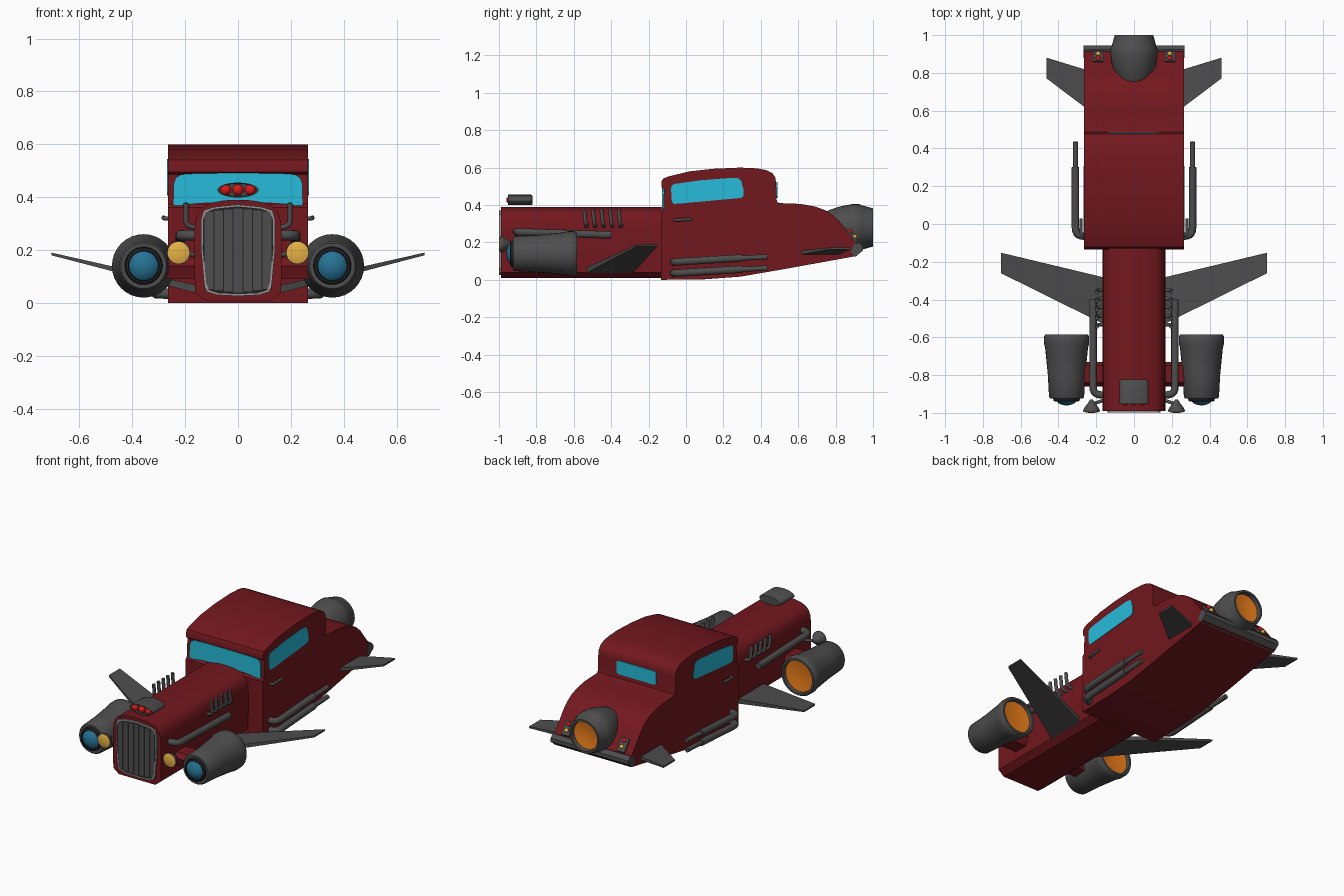
import bpy, bmesh, math
from mathutils import Vector

if "Cube" in bpy.data.objects:
    bpy.data.objects.remove(bpy.data.objects["Cube"])


def mat(name, r, g, b):
    m = bpy.data.materials.new(name)
    m.diffuse_color = (r, g, b, 1)
    m.use_nodes = True
    m.node_tree.nodes["Principled BSDF"].inputs["Base Color"].default_value = m.diffuse_color
    return m


RED = mat("body_red", 0.17, 0.009, 0.013)
DARK = mat("dark_metal", 0.075, 0.075, 0.075)
BLACK = mat("black_metal", 0.015, 0.015, 0.015)
CHROME = mat("bright_trim", 0.3, 0.3, 0.3)
GLASS = mat("window_blue", 0.02, 0.5, 0.7)
BLUE = mat("intake_blue", 0.02, 0.17, 0.3)
ORANGE = mat("exhaust_orange", 0.8, 0.2, 0.01)
YELLOW = mat("lamp_yellow", 0.8, 0.45, 0.06)
LAMP = mat("lamp_red", 0.7, 0.01, 0.01)


def loft(name, rings, m, mirror=False):
    """Skin a list of equal-length rings and cap both ends."""
    bm = bmesh.new()
    vs = [[bm.verts.new(p) for p in ring] for ring in rings]
    n = len(vs[0])
    for a, b in zip(vs, vs[1:]):
        for i in range(n):
            bm.faces.new((a[i], a[(i + 1) % n], b[(i + 1) % n], b[i]))
    bm.faces.new(vs[0])
    bm.faces.new(vs[-1])
    bmesh.ops.remove_doubles(bm, verts=bm.verts, dist=1e-5)
    bmesh.ops.recalc_face_normals(bm, faces=bm.faces)
    me = bpy.data.meshes.new(name)
    bm.to_mesh(me)
    bm.free()
    me.materials.append(m)
    ob = bpy.data.objects.new(name, me)
    bpy.context.collection.objects.link(ob)
    if mirror:
        ob.modifiers.new("mirror", 'MIRROR').use_axis = (True, False, False)
    return ob


def prism(name, axis, pts, a, b, m, mirror=False):
    """Extrude a 2D outline along an axis from a to b."""
    put = {'x': lambda p, t: (t, p[0], p[1]), 'y': lambda p, t: (p[0], t, p[1])}[axis]
    return loft(name, [[put(p, t) for p in pts] for t in (a, b)], m, mirror)


def lathe(name, prof, x, z, m, mirror=False, n=32, sx=1, sz=1):
    """Revolve (y, radius) points about an axis parallel to y."""
    rings = [[(x + sx * r * math.cos(i * math.tau / n), y, z + sz * r * math.sin(i * math.tau / n))
              for i in range(n)] for y, r in prof]
    return loft(name, rings, m, mirror)


def tube(name, pts, r, m, bend=0.03, n=12):
    """Pipe along a path with rounded corners, mirrored in x."""
    pts = [Vector(p) for p in pts]
    path = [pts[0]]
    for a, b, c in zip(pts, pts[1:], pts[2:]):
        p, q = b + (a - b).normalized() * bend, b + (c - b).normalized() * bend
        path += [p.lerp(b, t).lerp(b.lerp(q, t), t) for t in (0, .2, .4, .6, .8, 1)]
    path.append(pts[-1])
    rings, side = [], None
    for i, p in enumerate(path):
        d = (path[min(i + 1, len(path) - 1)] - path[max(i - 1, 0)]).normalized()
        side = (side or d.orthogonal())
        side = (side - d * side.dot(d)).normalized()
        up = d.cross(side)
        rings.append([p + r * (side * math.cos(k * math.tau / n) + up * math.sin(k * math.tau / n))
                      for k in range(n)])
    return loft(name, rings, m, True)


def ball(name, x, y, z, r, m, mirror=False):
    prof = [(y - r * math.cos(i * math.pi / 10), r * math.sin(i * math.pi / 10)) for i in range(11)]
    return lathe(name, prof, x, z, m, mirror, 20)


def both(half):
    """Complete a right-half outline (bottom to top) with its mirror image."""
    return half + [(-x, z) for x, z in reversed(half) if x > 0]


# Cabin and tail: one side profile
cab = [(-.134, 0), (-.134, .36), (-.122, .375), (-.118, .485), (-.131, .495), (-.131, .525),
       (-.123, .54), (-.1, .551), (.02, .58), (.15, .594), (.29, .6), (.38, .596), (.43, .586),
       (.462, .57), (.477, .548), (.482, .52), (.484, .43), (.488, .415), (.505, .41), (.61, .406),
       (.69, .392), (.745, .372), (.79, .342), (.823, .31), (.877, .24), (.925, .18), (.915, .128),
       (.75, .098), (.5, .053), (.29, .017), (.1, .003)]
prism("cabin_body", 'x', cab, -.265, .265, RED)

# Hood: rounded cross-section
hood = both([(0, .01), (.125, .01), (.163, .04), (.166, .25), (.162, .31), (.15, .345),
             (.128, .367), (.095, .38), (.05, .388), (0, .39)])
prism("hood", 'y', hood, -.99, -.12, RED)

# Grille: panel, bars and bright frame
outline = both([(0, .026), (.08, .03), (.118, .042), (.128, .07), (.14, .2), (.139, .32),
                (.13, .35), (.09, .363), (0, .372)])
inner = [(x * .94, .2 + (z - .2) * .95) for x, z in outline]
prism("grille_panel", 'y', inner, -.993, -.97, BLACK)
ring = [[(p[0], y, p[1]) for p in o] for o, y in
        ((outline, -.98), (outline, -.999), (inner, -.999), (inner, -.98))]
loft("grille_frame", ring, CHROME)
for i in range(7):
    x = (i - 3) * .0365
    h = .004 * abs(i - 3)
    prism("grille_bar", 'y', [(x - .0165, .04 + h), (x + .0165, .04 + h),
                              (x + .0165, .358 - h), (x - .0165, .358 - h)], -.998, -.98, DARK)

# Windows
prism("windshield", 'y', both([(0, .385), (.15, .378), (.245, .365), (.244, .45), (.235, .474),
                               (.215, .486), (.15, .49), (0, .491)]), -.127, -.1, GLASS)
prism("side_window", 'x', [(-.08, .49), (-.076, .42), (-.066, .406), (-.03, .408), (.295, .438),
                           (.308, .45), (.308, .48), (.295, .53), (.28, .543), (.24, .545),
                           (.075, .532), (-.06, .513), (-.075, .505)], .25, .268, GLASS, True)
prism("rear_window", 'y', both([(0, .438), (.125, .438), (.135, .447), (.135, .513), (.125, .522),
                                (0, .522)]), .46, .488, GLASS)

# Door handles
tube("door_handle", [(.255, -.06, .32), (.281, -.06, .32), (.281, .03, .323)], .008, DARK, .012)

# Hood scoop with three red lamps
lathe("hood_scoop", [(-.94, .066), (-.952, .07), (-.952, .078), (-.83, .078), (-.822, .07)],
      0, .427, DARK, sz=.36)
for x in (-.047, 0, .047):
    ball("scoop_lamp", x, -.94, .427, .021, LAMP)

# Front engine pods
lathe("pod_shell", [(-.915, .06), (-.925, .075), (-.925, .086), (-.915, .093), (-.8, .099),
                    (-.66, .113), (-.63, .12), (-.597, .12), (-.584, .112), (-.584, .1),
                    (-.63, .094)], .357, .14, DARK, True)
lathe("pod_intake_collar", [(-.91, .074), (-.937, .068), (-.94, .058), (-.92, .055)],
      .357, .14, BLACK, True)
lathe("pod_intake_dome", [(-.92, .058), (-.937, .055), (-.95, .042), (-.958, .022), (-.961, 0)],
      .357, .14, BLUE, True)
lathe("pod_exhaust_glow", [(-.64, .097), (-.605, .097), (-.612, .05), (-.615, 0)],
      .357, .14, ORANGE, True)
prism("pod_strut", 'x', [(-.86, .14), (-.84, .17), (-.75, .17), (-.73, .14), (-.75, .09),
                         (-.84, .09)], .15, .28, RED, True)

# Headlights
lathe("headlight_shell", [(-.93, .008), (-.95, .02), (-.97, .037), (-.985, .044), (-.993, .044)],
      .225, .19, DARK, True)
lathe("headlight_lens", [(-.985, .041), (-.994, .041), (-.999, .025), (-1, 0)],
      .225, .19, YELLOW, True)
tube("headlight_bracket", [(.15, -.93, .18), (.225, -.955, .19)], .009, DARK)

# Hood exhausts: long pipe and five upright stacks per side
tube("hood_pipe", [(.15, -.905, .256), (.217, -.905, .256), (.217, -.4, .24)], .02, DARK, .045)
for i in range(5):
    y = -.535 + i * .046
    tube("stack_pipe", [(.15, y + .005, .285), (.197, y, .29), (.197, y - .01, .378)], .01, DARK, .025)

# Side pipes under the doors
for z in (.035, .095):
    tube("side_pipe", [(.25, -.065, z), (.31, -.065, z), (.31, .3, z + .022)], .02, DARK, .045)
    tube("side_pipe_tip", [(.31, .29, z + .021), (.31, .435, z + .028)], .014, DARK)


# Wings: each end is (x, front y, back y, z, thickness)
def wing(name, *ends):
    loft(name, [[(x, a, z - t / 2), (x, b, z - t / 2), (x, b, z + t / 2), (x, a, z + t / 2)]
                for x, a, b, z, t in ends], DARK, True)


wing("front_wing", (.15, -.535, -.285, .05, .03), (.705, -.26, -.152, .185, .01))
wing("rear_fin", (.25, .61, .815, .145, .022), (.462, .77, .88, .168, .01))

# Tail engine
lathe("tail_engine", [(.66, 0), (.68, .035), (.72, .068), (.77, .095), (.83, .114), (.89, .125),
                      (.925, .125), (.935, .12), (1, .102), (1, .09), (.95, .084)], 0, .28, DARK)
lathe("tail_engine_glow", [(.94, .09), (.975, .088), (.965, .04), (.963, 0)], 0, .28, ORANGE)

# Rear bumper and tail lamps
prism("rear_bumper", 'x', [(.88, .15), (.905, .124), (.945, .155), (.945, .178), (.925, .2),
                           (.9, .19)], -.267, .267, DARK)
prism("tail_lamp_plate", 'x', [(.845, .25), (.864, .273), (.917, .207), (.9, .19)],
      .163, .217, DARK, True)
ball("tail_lamp_red", .19, .878, .26, .013, LAMP, True)
ball("tail_lamp_yellow", .19, .902, .23, .013, YELLOW, True)

# Smooth shading with sharp edges kept
for ob in bpy.context.scene.objects:
    ob.select_set(True)
    bpy.context.view_layer.objects.active = ob
bpy.ops.object.shade_smooth_by_angle(angle=math.radians(32))
